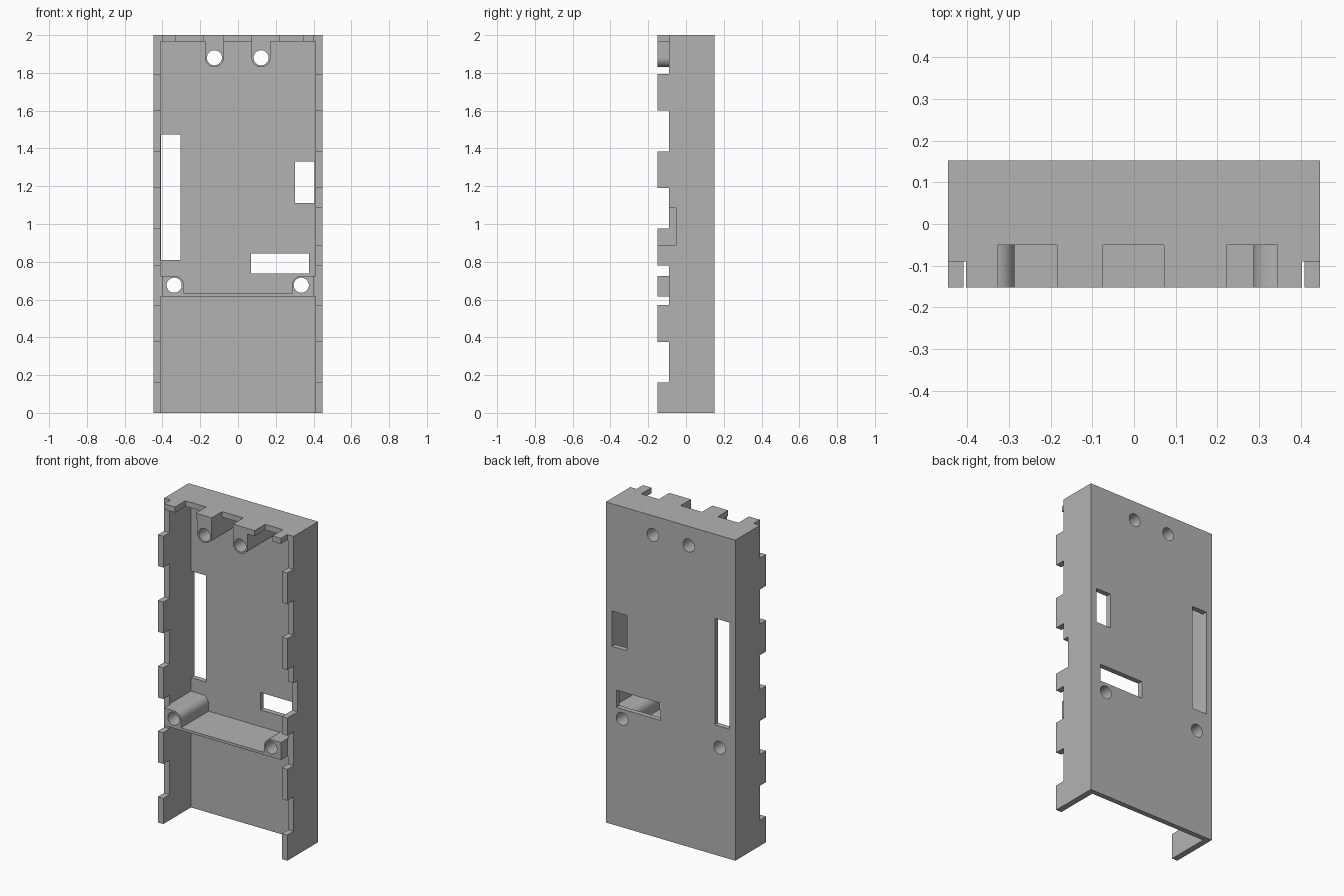
import bpy, bmesh
from math import pi, cos, sin
from mathutils import Matrix

old = bpy.data.objects.get("Cube")
if old:
    bpy.data.objects.remove(old, do_unlink=True)

W, D, H = 0.447, 0.152, 2.0           # half width, half depth, height
INNER, BACK, ROOF = 0.409, 0.12, 1.965  # inner faces of the walls
LIP = -0.09                           # depth of the gaps between side tabs

grey = bpy.data.materials.new("plain grey")
grey.use_nodes = True
colour = (0.45, 0.45, 0.45, 1)
grey.diffuse_color = colour
grey.node_tree.nodes["Principled BSDF"].inputs["Base Color"].default_value = colour


def box(bm, x0, x1, y0, y1, z0, z1):
    size = Matrix.Diagonal((x1 - x0, y1 - y0, z1 - z0, 1))
    mid = Matrix.Translation(((x0 + x1) / 2, (y0 + y1) / 2, (z0 + z1) / 2))
    bmesh.ops.create_cube(bm, size=1, matrix=mid @ size)


def make(name, bm):
    bmesh.ops.recalc_face_normals(bm, faces=bm.faces)
    mesh = bpy.data.meshes.new(name)
    bm.to_mesh(mesh)
    bm.free()
    mesh.materials.append(grey)
    ob = bpy.data.objects.new(name, mesh)
    bpy.context.collection.objects.link(ob)
    return ob


def extrude_profile(name, points, y0, y1):
    bm = bmesh.new()
    face = bm.faces.new([bm.verts.new((x, y0, z)) for x, z in points])
    out = bmesh.ops.extrude_face_region(bm, geom=[face])
    new = [v for v in out["geom"] if isinstance(v, bmesh.types.BMVert)]
    bmesh.ops.translate(bm, verts=new, vec=(0, y1 - y0, 0))
    return make(name, bm)


def arc(cx, cz, r, a0, a1, n=16):
    return [(cx + r * cos(a0 + (a1 - a0) * i / n),
             cz + r * sin(a0 + (a1 - a0) * i / n)) for i in range(n + 1)]


def cut(ob, cutter):
    mod = ob.modifiers.new("cut", "BOOLEAN")
    mod.operation = "DIFFERENCE"
    mod.solver = "EXACT"
    mod.use_self = True
    mod.object = cutter
    bpy.ops.object.select_all(action="DESELECT")
    ob.select_set(True)
    bpy.context.view_layer.objects.active = ob
    bpy.ops.object.modifier_apply(modifier=mod.name)


# Shell: tray open at the front and the bottom
bm = bmesh.new()
box(bm, -W, W, -D, D, 0, H)
shell = make("case_shell", bm)
bm = bmesh.new()
box(bm, -INNER, INNER, -1, BACK, -1, ROOF)
cavity = make("cavity_cutter", bm)

# Openings shared by the shell and the inner parts
bm = bmesh.new()
for z0, z1 in [(0.16, 0.375), (0.57, 0.78), (0.975, 1.19), (1.385, 1.6), (1.795, 2.1)]:
    for x0, x1 in [(-0.5, -0.403), (0.403, 0.5)]:
        box(bm, x0, x1, -0.3, LIP, z0, z1)
box(bm, INNER - 0.01, 0.5, -0.31, -0.05, 0.89, 1.085)     # deep side notch
for x0, x1 in [(-0.328, -0.185), (-0.075, 0.072), (0.222, 0.345)]:
    box(bm, x0, x1, -0.3, -0.05, 1.95, 2.1)               # roof notches
for x0, x1, z0, z1 in [(-0.408, -0.305, 0.81, 1.475), (0.302, 0.405, 1.11, 1.33),
                       (0.07, 0.375, 0.737, 0.845)]:
    box(bm, x0, x1, 0.1, 0.3, z0, z1)                     # back windows
for x, z in [(-0.125, 1.88), (0.122, 1.88), (-0.338, 0.676), (0.335, 0.676)]:
    bmesh.ops.create_cone(bm, cap_ends=True, segments=40, radius1=0.04, radius2=0.04,
                          depth=1, matrix=Matrix.Translation((x, 0, z)) @ Matrix.Rotation(pi / 2, 4, "X"))
openings = make("openings_cutter", bm)

# Shelf with a screw post at each end
SIDE, BOTTOM, SHELF, R = 0.415, 0.617, 0.633, 0.05
right_half = [(SIDE, BOTTOM), (SIDE, 0.676 + R)]
right_half += arc(0.337, 0.676, R, pi / 2, pi) + [(0.337 - R, SHELF)]
left_half = [(-x, z) for x, z in reversed(right_half)]
shelf = extrude_profile("shelf_with_posts", right_half + left_half, -D, BACK + 0.005)

# Upper screw posts hanging from the roof
parts = [shell, shelf]
for name, x in [("upper_post_right", -0.125), ("upper_post_left", 0.122)]:
    outline = [(x - R, ROOF + 0.005)] + arc(x, 1.88, R, pi, 2 * pi, 24) + [(x + R, ROOF + 0.005)]
    parts.append(extrude_profile(name, outline, -D, BACK + 0.005))

cut(shell, cavity)
for part in parts:
    cut(part, openings)
for helper in (cavity, openings):
    bpy.data.objects.remove(helper, do_unlink=True)

# Smooth the curved faces, keep the edges sharp
bpy.ops.object.select_all(action="DESELECT")
for part in parts:
    part.select_set(True)
bpy.context.view_layer.objects.active = shell
bpy.ops.object.shade_smooth_by_angle(angle=pi / 6)
